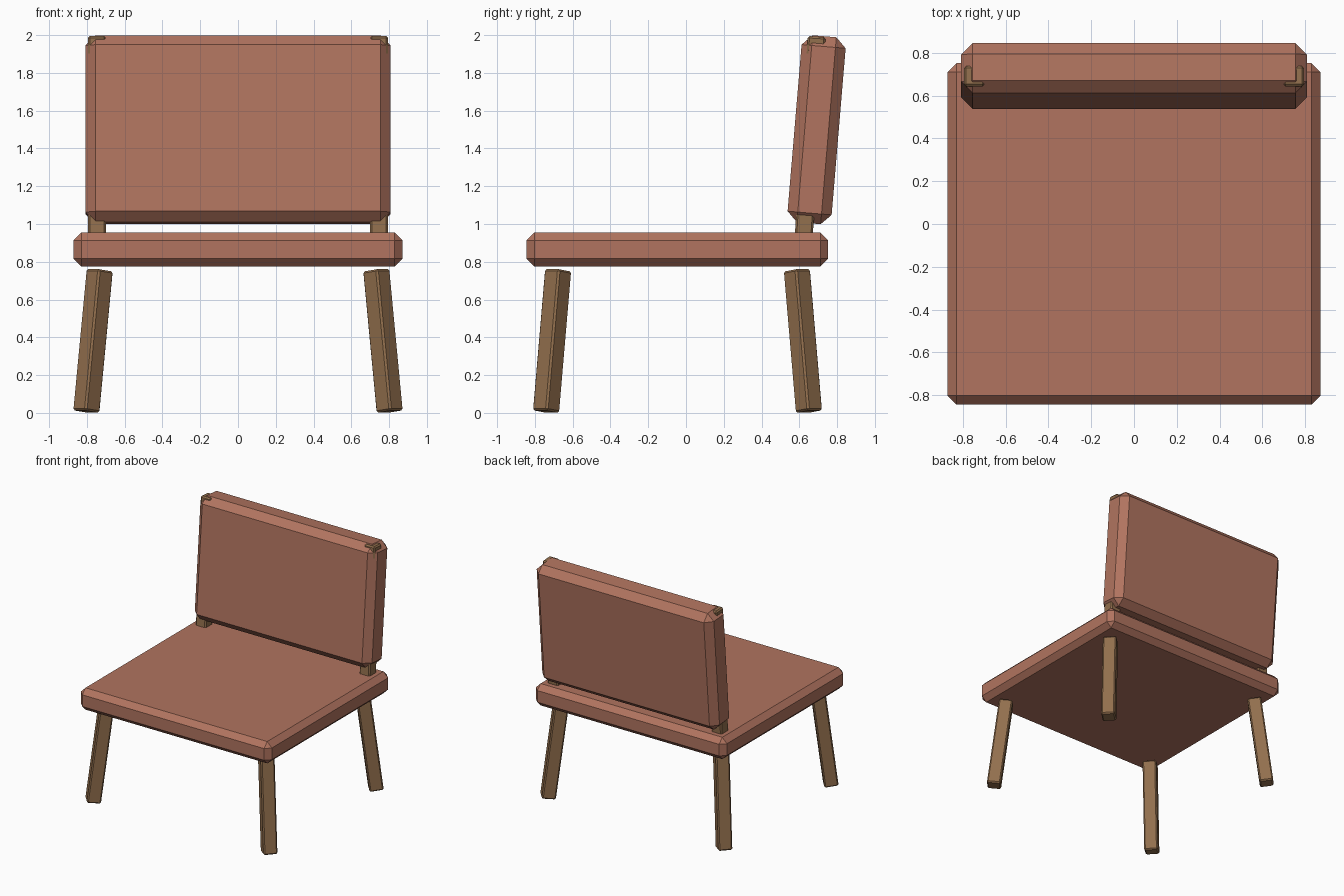
import bpy, bmesh
from math import radians
from mathutils import Vector, Matrix

if "Cube" in bpy.data.objects:
    bpy.data.objects.remove(bpy.data.objects["Cube"])


def material(name, rgb):
    m = bpy.data.materials.new(name)
    m.diffuse_color = (*rgb, 1)
    m.use_nodes = True
    m.node_tree.nodes["Principled BSDF"].inputs["Base Color"].default_value = m.diffuse_color
    return m


fabric = material("fabric", (0.44, 0.175, 0.115))
wood = material("wood", (0.29, 0.16, 0.075))


def block(name, size, matrix, bevel, mat):
    """Box with single-segment chamfered edges."""
    bm = bmesh.new()
    bmesh.ops.create_cube(bm, size=1)
    bmesh.ops.scale(bm, vec=size, verts=bm.verts)
    bmesh.ops.bevel(bm, geom=bm.edges[:], offset=bevel, segments=1,
                    profile=0.5, affect='EDGES')
    bmesh.ops.transform(bm, matrix=matrix, verts=bm.verts)
    me = bpy.data.meshes.new(name)
    bm.to_mesh(me)
    bm.free()
    me.materials.append(mat)
    ob = bpy.data.objects.new(name, me)
    bpy.context.collection.objects.link(ob)
    return ob


def strut(name, bottom, top, width, bevel):
    """Square bar between two points, one face turned along its lean."""
    a, b = Vector(bottom), Vector(top)
    turn = (b - a).to_track_quat('Z', 'Y').to_matrix().to_4x4()
    return block(name, (width, width, (b - a).length),
                 Matrix.Translation((a + b) / 2) @ turn, bevel, wood)


# Seat cushion
block("seat", (1.742, 1.598, 0.18), Matrix.Translation((0, -0.046, 0.865)), 0.042, fabric)

# Backrest cushion, leaning back
block("backrest", (1.616, 0.234, 0.993),
      Matrix.Translation((0, 0.6915, 1.499)) @ Matrix.Rotation(radians(-4.8), 4, 'X'),
      0.054, fabric)

# Splayed legs and backrest posts on both sides
for s, side in ((-1, "left"), (1, "right")):
    strut(f"front_leg_{side}", (s * 0.803, -0.741, 0.007), (s * 0.732, -0.677, 0.755), 0.107, 0.01)
    strut(f"back_leg_{side}", (s * 0.803, 0.651, 0.007), (s * 0.732, 0.587, 0.755), 0.107, 0.01)
    strut(f"back_post_{side}", (s * 0.747, 0.619, 0.87), (s * 0.747, 0.692, 1.992), 0.095, 0.01)
